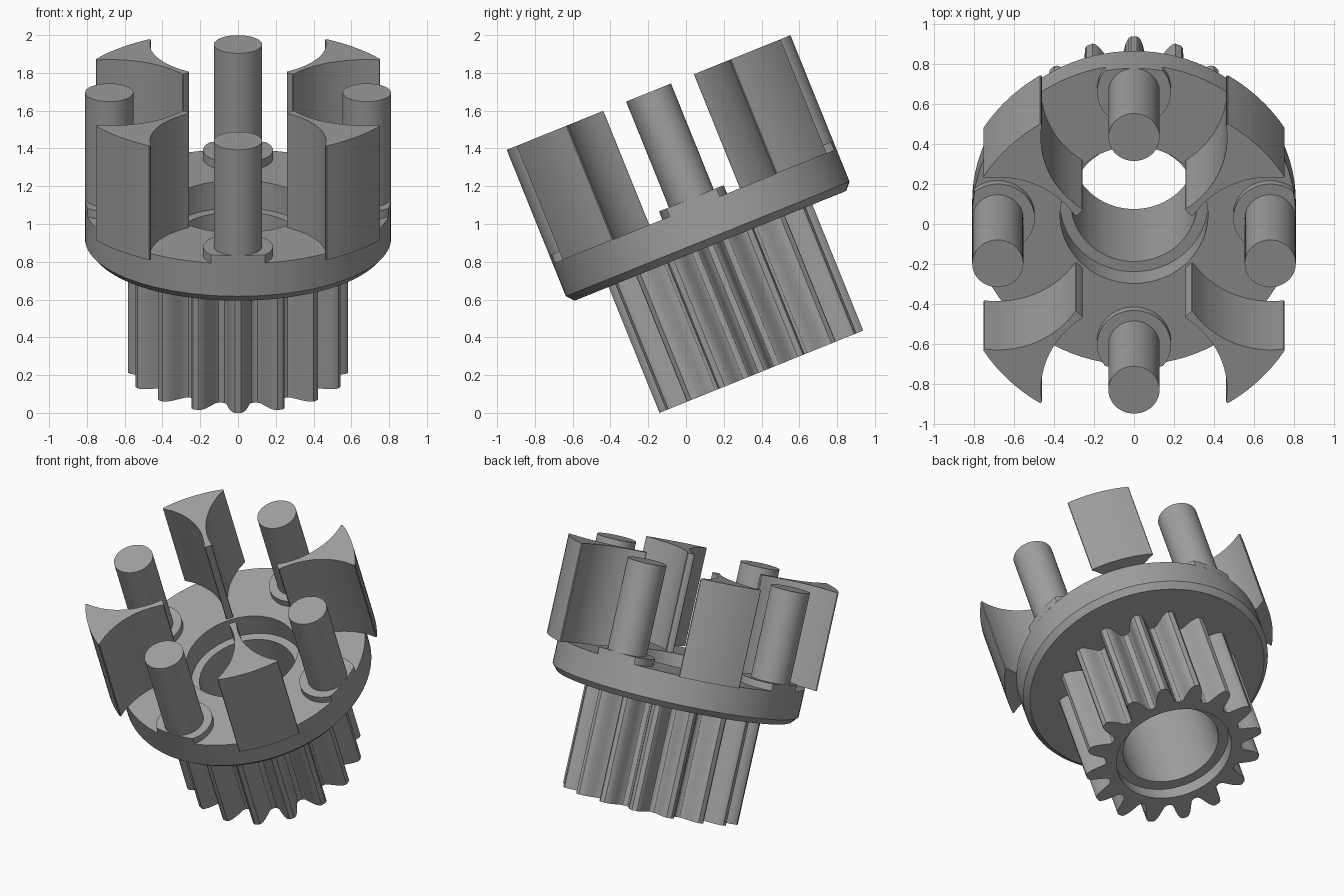
import bpy, bmesh
from math import sin, cos, pi, radians, hypot
from mathutils import Matrix

cube = bpy.data.objects.get("Cube")
if cube:
    bpy.data.objects.remove(cube, do_unlink=True)

# One grey material
grey = bpy.data.materials.new("plain_grey")
grey.use_nodes = True
COLOUR = (0.35, 0.35, 0.35, 1)
grey.diffuse_color = COLOUR
grey.node_tree.nodes["Principled BSDF"].inputs["Base Color"].default_value = COLOUR

# The whole part leans back on the edge of its gear
TILT = Matrix.Translation((0, 0.399, 0.218)) @ Matrix.Rotation(radians(22), 4, "X")
DISC_R, DISC_TOP, TOP = 0.81, 0.943, 1.594
PIN_POS, PIN_R, BOSS_R = 0.682, 0.128, 0.185
BORE = 0.315


def finish(bm, name, turn=0):
    bmesh.ops.recalc_face_normals(bm, faces=bm.faces)
    mesh = bpy.data.meshes.new(name)
    bm.to_mesh(mesh)
    bm.free()
    mesh.materials.append(grey)
    ob = bpy.data.objects.new(name, mesh)
    bpy.context.collection.objects.link(ob)
    ob.matrix_world = TILT @ Matrix.Rotation(turn, 4, "Z")
    bpy.ops.object.select_all(action="DESELECT")
    ob.select_set(True)
    bpy.context.view_layer.objects.active = ob
    bpy.ops.object.shade_smooth_by_angle(angle=radians(30))


def skin(sections, closed):
    """Bridge (outline, height) sections; close into a tube or cap the ends."""
    bm = bmesh.new()
    loops = [[bm.verts.new((x, y, h)) for x, y in pts] for pts, h in sections]
    n = len(loops[0])
    pairs = list(zip(loops, loops[1:]))
    if closed:
        pairs.append((loops[-1], loops[0]))
    else:
        bm.faces.new(loops[0])
        bm.faces.new(loops[-1])
    for a, b in pairs:
        for i in range(n):
            j = (i + 1) % n
            bm.faces.new((a[i], a[j], b[j], b[i]))
    return bm


def ring(r, n=96, x=0):
    return [(x + r * cos(2 * pi * i / n), r * sin(2 * pi * i / n)) for i in range(n)]


def arc(cx, cy, r, a0, a1, n):
    angles = [radians(a0 + (a1 - a0) * i / n) for i in range(n + 1)]
    return [(cx + r * cos(a), cy + r * sin(a)) for a in angles]


# Gear: tooth flank as (radius, half width), mirrored about the tooth centre
TEETH = 16
flank = [(0.445, 0.088), (0.448, 0.072), (0.463, 0.06), (0.50, 0.053),
         (0.545, 0.042), (0.572, 0.029), (0.582, 0.016)]
tooth = [(r, -w / r) for r, w in flank] + [(r, w / r) for r, w in reversed(flank)]
polar = [(r, a + 2 * pi * t / TEETH) for t in range(TEETH) for r, a in tooth]
teeth = [(r * cos(a), r * sin(a)) for r, a in polar]


def gear_bore(r):
    return [(r * cos(a), r * sin(a)) for _, a in polar]


finish(skin([(teeth, 0), (teeth, 0.72), (gear_bore(BORE), 0.72), (gear_bore(BORE), 0.085),
             (gear_bore(0.381), 0.085), (gear_bore(0.381), 0)], True), "gear")

# Disc with chamfered lower rim and stepped bore
profile = [(BORE, 0.719), (0.775, 0.719), (DISC_R, 0.758), (DISC_R, DISC_TOP),
           (0.37, DISC_TOP), (0.37, 0.786), (BORE, 0.786)]
finish(skin([(ring(r), h) for r, h in profile], True), "carrier_disc")

# Boss outline, trimmed to the rim of the disc
boss = []
for x, y in ring(BOSS_R, 64, PIN_POS):
    k = min(1, DISC_R / hypot(x, y))
    boss.append((x * k, y * k))

# Block outline: outer arc plus concave sides centred on the pins
side = arc(PIN_POS, 0, 0.466, 147, 81, 20)
block = side + arc(0, 0, 0.888, 32, 58, 10) + [(y, x) for x, y in reversed(side)]

for i, place in enumerate(("left", "back", "right", "front")):
    turn = i * pi / 2
    finish(skin([(boss, DISC_TOP), (boss, 0.99)], False), place + "_boss", turn)
    pin = ring(PIN_R, 48, PIN_POS)
    finish(skin([(pin, DISC_TOP), (pin, TOP)], False), place + "_pin", turn)

    bm = skin([(block, DISC_TOP), (block, TOP)], False)
    bm.normal_update()
    corners = [e for e in bm.edges
               if abs(e.verts[0].co.z - e.verts[1].co.z) > 0.1
               and e.calc_face_angle(0) > radians(40)]
    bmesh.ops.bevel(bm, geom=corners, offset=0.014, segments=3, profile=0.5,
                    affect="EDGES", clamp_overlap=True)
    finish(bm, place + "_spacer_block", turn)
